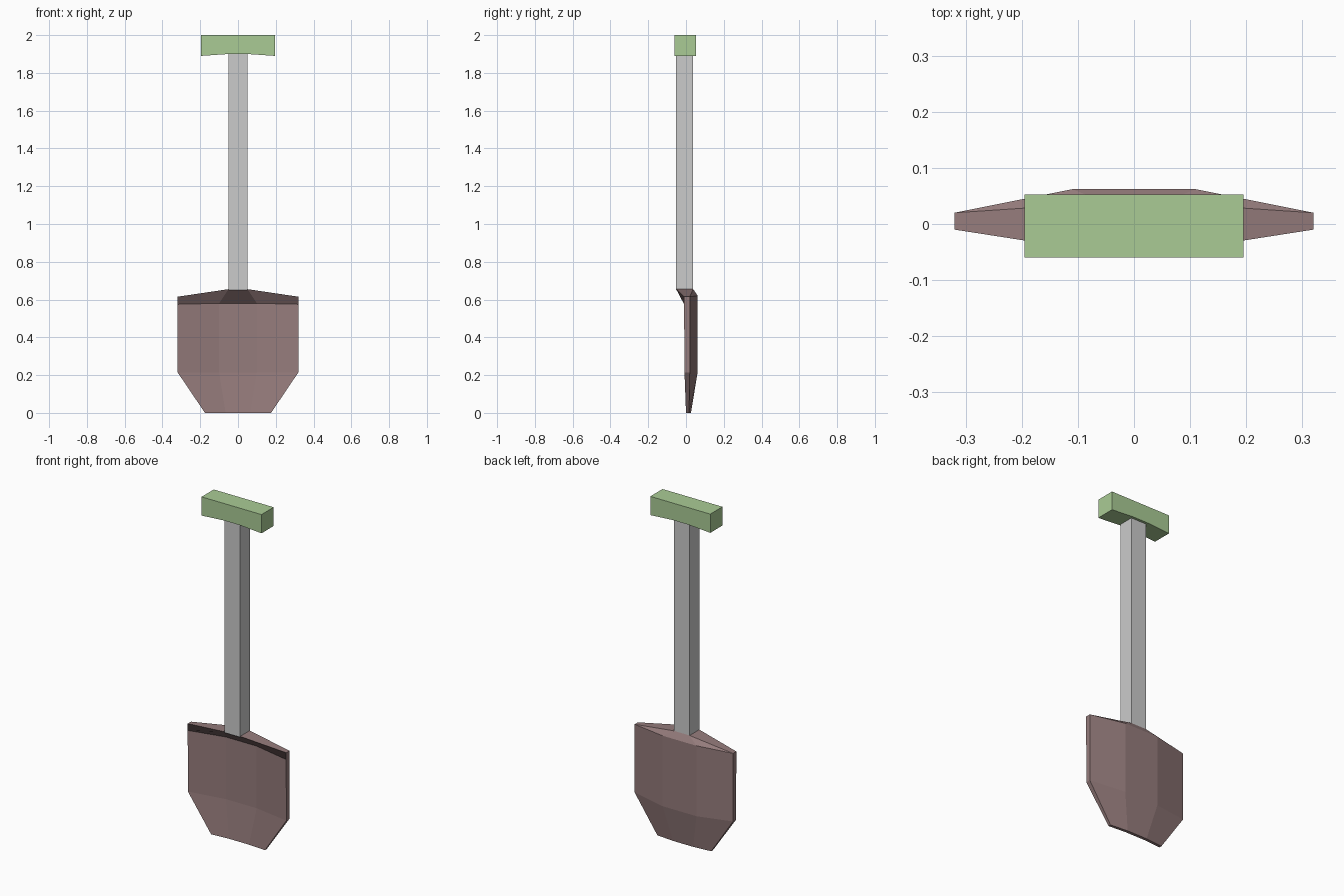
import bpy, bmesh

if "Cube" in bpy.data.objects:
    bpy.data.objects.remove(bpy.data.objects["Cube"])


def make_object(name, bm, color=None):
    bmesh.ops.remove_doubles(bm, verts=bm.verts, dist=0.0005)
    bmesh.ops.recalc_face_normals(bm, faces=bm.faces)
    mesh = bpy.data.meshes.new(name)
    bm.to_mesh(mesh)
    bm.free()
    obj = bpy.data.objects.new(name, mesh)
    bpy.context.collection.objects.link(obj)
    if color:
        mat = bpy.data.materials.new(name + "_colour")
        mat.diffuse_color = (*color, 1)
        mat.use_nodes = True
        mat.node_tree.nodes["Principled BSDF"].inputs["Base Color"].default_value = mat.diffuse_color
        mesh.materials.append(mat)
    return obj


def extrude_profile(name, profile, y0, y1, color=None):
    # closed (x, z) outline pushed from y0 to y1
    bm = bmesh.new()
    face = bm.faces.new([bm.verts.new((x, y0, z)) for x, z in profile])
    moved = bmesh.ops.extrude_face_region(bm, geom=[face])["geom"]
    verts = [v for v in moved if isinstance(v, bmesh.types.BMVert)]
    bmesh.ops.translate(bm, verts=verts, vec=(0, y1 - y0, 0))
    return make_object(name, bm, color)


# grip with a slightly arched underside
extrude_profile("grip", [(-0.195, 2.0), (-0.195, 1.89), (-0.05, 1.90),
                         (0.05, 1.90), (0.195, 1.89), (0.195, 2.0)],
                -0.06, 0.053, (0.40, 0.60, 0.30))

# square shaft
extrude_profile("shaft", [(-0.05, 0.65), (0.05, 0.65), (0.05, 1.90), (-0.05, 1.90)],
                -0.052, 0.038)

# scooped blade: rows run up the front, over the lip and down the back;
# each row is an (inner, outer) point pair mirrored in x
rows = [
    ((0.065, 0.008, 0.0), (0.175, 0.0, 0.0)),
    ((0.10, 0.03, 0.215), (0.32, -0.008, 0.215)),
    ((0.10, 0.03, 0.58), (0.32, -0.01, 0.575)),
    ((0.05, -0.052, 0.655), (0.32, -0.01, 0.615)),
    ((0.05, 0.038, 0.655), (0.32, 0.02, 0.615)),
    ((0.11, 0.062, 0.62), (0.32, 0.02, 0.615)),
    ((0.11, 0.06, 0.205), (0.32, 0.02, 0.215)),
    ((0.065, 0.026, 0.0), (0.175, 0.016, 0.0)),
]
bm = bmesh.new()
grid = []
for (ix, iy, iz), (ox, oy, oz) in rows:
    grid.append([bm.verts.new(p) for p in
                 ((-ox, oy, oz), (-ix, iy, iz), (ix, iy, iz), (ox, oy, oz))])
for r, row in enumerate(grid):
    nxt = grid[(r + 1) % len(grid)]
    for c in range(3):
        bm.faces.new((row[c], row[c + 1], nxt[c + 1], nxt[c]))
# side edges
for c in (0, 3):
    bm.faces.new([grid[r][c] for r in (0, 1, 6, 7)])
    bm.faces.new([grid[r][c] for r in (1, 2, 3, 5, 6)])
    bmesh.ops.pointmerge(bm, verts=[grid[4][c], grid[5][c]], merge_co=grid[5][c].co)
make_object("blade", bm, (0.30, 0.20, 0.20))
